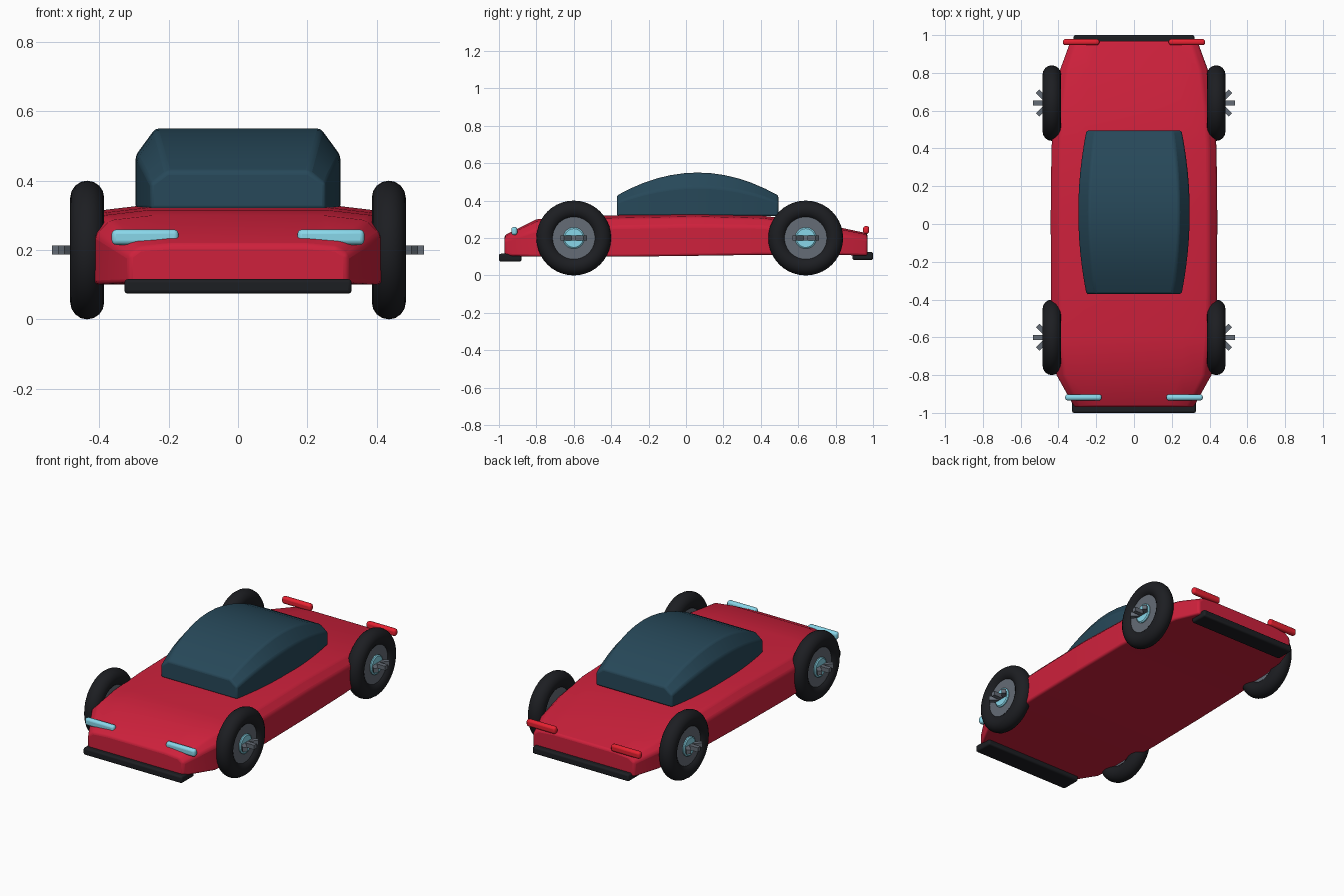
import bpy, bmesh, math
from mathutils import Matrix, Vector

if "Cube" in bpy.data.objects:
    bpy.data.objects.remove(bpy.data.objects["Cube"])


def material(name, rgb):
    m = bpy.data.materials.new(name)
    m.diffuse_color = (*rgb, 1)
    m.use_nodes = True
    m.node_tree.nodes["Principled BSDF"].inputs["Base Color"].default_value = m.diffuse_color
    return m


RED = material("red paint", (0.62, 0.015, 0.045))
GLASS = material("dark glass", (0.02, 0.065, 0.1))
BLACK = material("black rubber", (0.012, 0.013, 0.016))
METAL = material("metal", (0.13, 0.15, 0.18))
LAMP = material("pale blue", (0.25, 0.68, 0.82))
TAIL = material("tail red", (0.8, 0.015, 0.03))


def finish(bm, name, mat, bevel=0, segments=3, angle=30):
    bmesh.ops.recalc_face_normals(bm, faces=bm.faces[:])
    me = bpy.data.meshes.new(name)
    bm.to_mesh(me)
    bm.free()
    ob = bpy.data.objects.new(name, me)
    bpy.context.collection.objects.link(ob)
    me.materials.append(mat)
    bpy.ops.object.select_all(action='DESELECT')
    ob.select_set(True)
    bpy.context.view_layer.objects.active = ob
    bpy.ops.object.shade_smooth_by_angle(angle=math.radians(angle))
    if bevel:
        mod = ob.modifiers.new("Bevel", 'BEVEL')
        mod.width, mod.segments = bevel, segments
        mod.limit_method = 'ANGLE'
    return ob


def loft(name, stations, profile, mat, **kw):
    """stations: (y, half width, bottom z, top z); profile: fractions of width, height"""
    bm = bmesh.new()
    full = profile + [(-x, z) for x, z in reversed(profile) if x]
    rings = [[bm.verts.new((w * x, y, lo + (hi - lo) * z)) for x, z in full]
             for y, w, lo, hi in stations]
    n = len(full)
    for a, b in zip(rings, rings[1:]):
        for i in range(n):
            j = (i + 1) % n
            bm.faces.new((a[i], a[j], b[j], b[i]))
    bm.faces.new(rings[0])
    bm.faces.new(rings[-1])
    return finish(bm, name, mat, **kw)


def box(name, centre, size, mat, bevel):
    bm = bmesh.new()
    bmesh.ops.create_cube(bm, size=1)
    bmesh.ops.scale(bm, vec=size, verts=bm.verts)
    bmesh.ops.translate(bm, vec=centre, verts=bm.verts)
    return finish(bm, name, mat, bevel)


def revolve(name, centre, side, profile, mat, closed=False):
    """profile of (outward x, radius), spun about the axle"""
    bm = bmesh.new()
    vs = [bm.verts.new((x * side, 0, r)) for x, r in profile]
    es = [bm.edges.new(p) for p in zip(vs, vs[1:])]
    if closed:
        es.append(bm.edges.new((vs[-1], vs[0])))
    bmesh.ops.spin(bm, geom=vs + es, cent=(0, 0, 0), axis=(1, 0, 0),
                   angle=2 * math.pi, steps=40, use_duplicate=False)
    bmesh.ops.remove_doubles(bm, verts=bm.verts, dist=1e-4)
    bmesh.ops.translate(bm, vec=centre, verts=bm.verts)
    return finish(bm, name, mat)


# Body shell
loft("body", [(-0.97, 0.315, 0.105, 0.215), (-0.80, 0.41, 0.10, 0.30),
              (-0.60, 0.432, 0.10, 0.315), (-0.35, 0.44, 0.10, 0.322),
              (0.05, 0.441, 0.105, 0.33), (0.40, 0.437, 0.11, 0.32),
              (0.62, 0.42, 0.11, 0.295), (0.82, 0.39, 0.11, 0.257),
              (0.97, 0.335, 0.105, 0.225)],
     [(1, 0), (1, 0.72), (0.9, 0.93), (0.6, 1)], RED, bevel=0.012, angle=35)

# Glass canopy, arched along its length
canopy = []
for i in range(13):
    t = i / 6 - 1
    canopy.append((0.062 + 0.432 * t, 0.295 - 0.043 * t * t, 0.318, 0.55 - 0.123 * t * t))
loft("canopy", canopy, [(1, 0), (1, 0.67), (0.81, 1)], GLASS, bevel=0.01)

# Bumpers
box("front_bumper", (0, -0.94, 0.095), (0.655, 0.12, 0.042), BLACK, 0.01)
box("rear_bumper", (0, 0.945, 0.104), (0.64, 0.11, 0.042), BLACK, 0.01)

for s, side in ((-1, "left"), (1, "right")):
    # Lamps
    box(f"headlight_{side}", (0.268 * s, -0.918, 0.237), (0.193, 0.032, 0.044), LAMP, 0.013)
    box(f"taillight_{side}", (0.28 * s, 0.963, 0.243), (0.193, 0.032, 0.042), TAIL, 0.013)

    # Wheels
    for y, end in ((-0.60, "front"), (0.64, "rear")):
        tag = f"{end}_{side}"
        c = Vector((0.435 * s, y, 0.2))
        ring = [(0.049 * math.cos(a), 0.151 + 0.049 * math.sin(a))
                for a in (k * math.tau / 16 for k in range(16))]
        revolve(f"tyre_{tag}", c, s, ring, BLACK, closed=True)
        revolve(f"rim_{tag}", c, s, [(-0.03, 0), (-0.03, 0.115), (0.03, 0.115), (0.03, 0)], METAL)
        revolve(f"hub_{tag}", c, s, [(0.0, 0.057), (0.036, 0.057), (0.041, 0.05), (0.041, 0)], LAMP)
        # Star of flat bars lying level through the hub
        bm = bmesh.new()
        for k in range(4):
            new = bmesh.ops.create_cube(
                bm, size=1, matrix=Matrix.Rotation(k * math.pi / 4, 4, 'Z')
                @ Matrix.Diagonal((0.176, 0.026, 0.026, 1)))
        bmesh.ops.translate(bm, vec=c + Vector((0.013 * s, 0, 0)), verts=bm.verts)
        finish(bm, f"spokes_{tag}", METAL)
